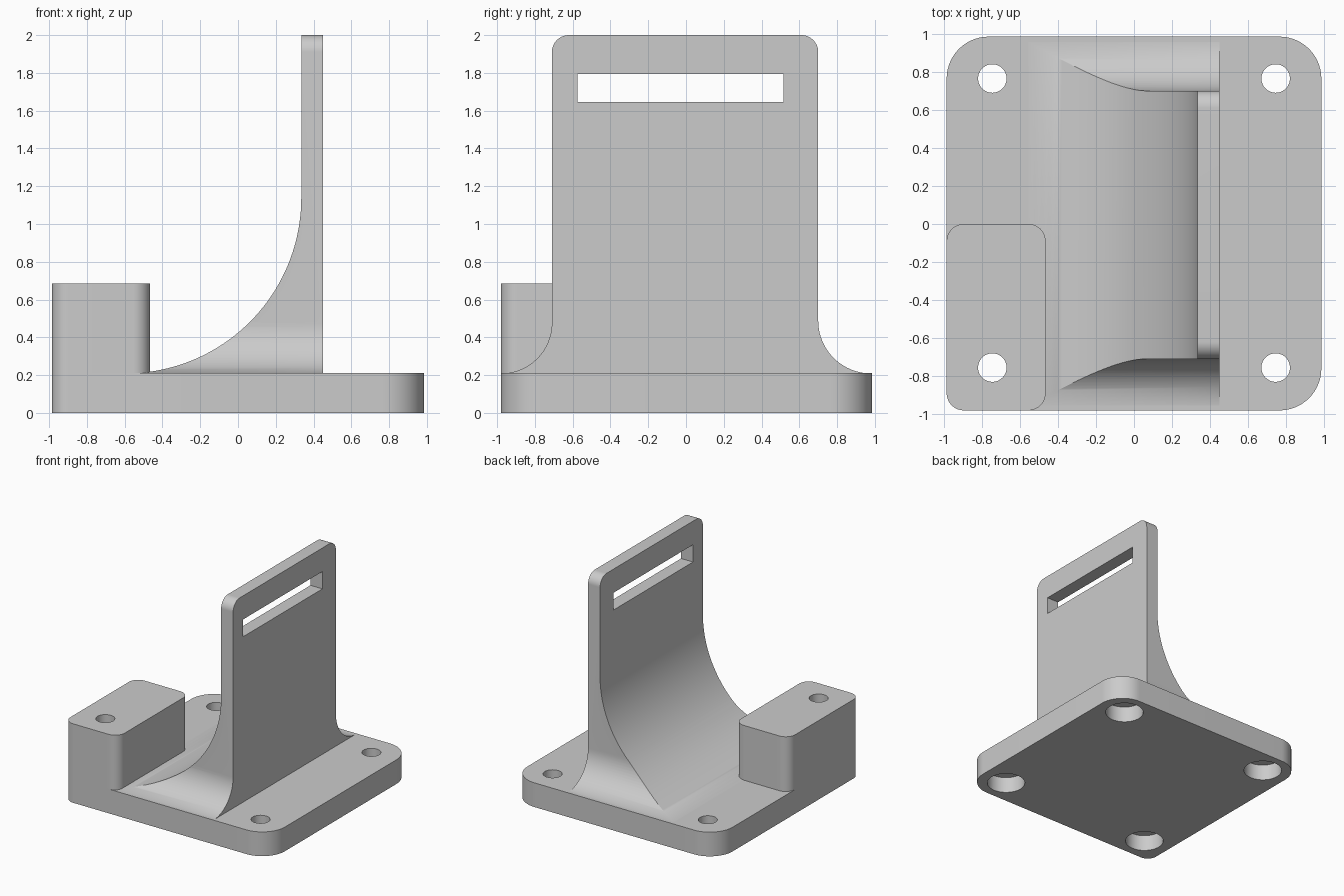
import bpy, bmesh
from math import sin, cos, pi
from mathutils import Vector

cube = bpy.data.objects.get("Cube")
if cube:
    bpy.data.objects.remove(cube, do_unlink=True)

grey = bpy.data.materials.new("plain grey")
grey.use_nodes = True
grey.diffuse_color = (0.6, 0.6, 0.6, 1)
grey.node_tree.nodes["Principled BSDF"].inputs["Base Color"].default_value = (0.6, 0.6, 0.6, 1)


def rounded(corners, steps=20):
    """Outline from (a, b, radius) corners; right-angle corners become arcs."""
    out = []
    for i, (a, b, r) in enumerate(corners):
        p = Vector((a, b))
        if r == 0:
            out.append(p)
            continue
        u = (Vector(corners[i - 1][:2]) - p).normalized()
        v = (Vector(corners[(i + 1) % len(corners)][:2]) - p).normalized()
        centre = p + (u + v) * r
        for k in range(steps + 1):
            t = k / steps * pi / 2
            out.append(centre - (v * cos(t) + u * sin(t)) * r)
    return out


def prism(name, outline, lo, hi, axis):
    """Extrude an outline along x, y or z."""
    place = {"x": lambda a, b, t: (t, a, b),
             "y": lambda a, b, t: (a, t, b),
             "z": lambda a, b, t: (a, b, t)}[axis]
    bm = bmesh.new()
    low = [bm.verts.new(place(a, b, lo)) for a, b in outline]
    high = [bm.verts.new(place(a, b, hi)) for a, b in outline]
    bm.faces.new(low)
    bm.faces.new(high)
    for i in range(len(low)):
        j = (i + 1) % len(low)
        bm.faces.new((low[i], low[j], high[j], high[i]))
    bmesh.ops.recalc_face_normals(bm, faces=bm.faces)
    mesh = bpy.data.meshes.new(name)
    bm.to_mesh(mesh)
    bm.free()
    mesh.materials.append(grey)
    ob = bpy.data.objects.new(name, mesh)
    bpy.context.collection.objects.link(ob)
    return ob


def box_outline(a0, a1, b0, b1, radii=(0, 0, 0, 0)):
    spots = [(a0, b0), (a1, b0), (a1, b1), (a0, b1)]
    return rounded([(*s, r) for s, r in zip(spots, radii)])


def disc(x, y, r, n=48):
    return [(x + r * cos(2 * pi * i / n), y + r * sin(2 * pi * i / n)) for i in range(n)]


def boolean(ob, tool, operation):
    """Apply a boolean and discard the tool."""
    tool.hide_render = True
    mod = ob.modifiers.new("shape", "BOOLEAN")
    mod.object, mod.operation, mod.solver = tool, operation, "EXACT"
    bpy.context.view_layer.objects.active = ob
    bpy.ops.object.modifier_apply(modifier=mod.name)
    bpy.data.objects.remove(tool, do_unlink=True)


# Base plate and corner block
base = prism("base_plate", box_outline(-0.985, 0.985, -0.98, 0.985, (0.09, 0.22, 0.22, 0.22)),
             0, 0.21, "z")
block = prism("corner_block", box_outline(-0.985, -0.465, -0.98, 0, (0.09,) * 4),
              0.21, 0.685, "z")

# Through holes with wider recesses underneath
for x in (-0.745, 0.745):
    for y in (-0.755, 0.765):
        boolean(base, prism("hole_cutter", disc(x, y, 0.075), -0.1, 0.4, "z"), "DIFFERENCE")
        boolean(base, prism("recess_cutter", disc(x, y, 0.155), -0.1, 0.14, "z"), "DIFFERENCE")
boolean(block, prism("hole_cutter", disc(-0.745, -0.755, 0.075), 0.1, 0.9, "z"), "DIFFERENCE")

# Upright plate: side profile with a big sweep, trimmed by the flared face profile
foot, floor = 0.19, 0.209
side = rounded([(-0.6, foot, 0), (-0.6, floor, 0), (0.335, floor, 0.93),
                (0.335, 2, 0), (0.45, 2, 0), (0.45, foot, 0)], 40)
face = rounded([(-0.979, foot, 0), (-0.979, floor, 0), (-0.71, floor, 0.268),
                (-0.71, 2, 0.09), (0.70, 2, 0.09), (0.70, floor, 0.279),
                (0.98, floor, 0), (0.98, foot, 0)])
plate = prism("upright_plate", side, -1.1, 1.1, "y")
boolean(plate, prism("face_trim", face, -1, 1, "x"), "INTERSECT")
boolean(plate, prism("slot_cutter", box_outline(-0.575, 0.515, 1.645, 1.795), 0, 1, "x"),
        "DIFFERENCE")

# Smooth the curves, keep the edges sharp
for ob in (base, block, plate):
    bpy.ops.object.select_all(action="DESELECT")
    ob.select_set(True)
    bpy.context.view_layer.objects.active = ob
    bpy.ops.object.shade_smooth_by_angle(angle=pi / 7)
